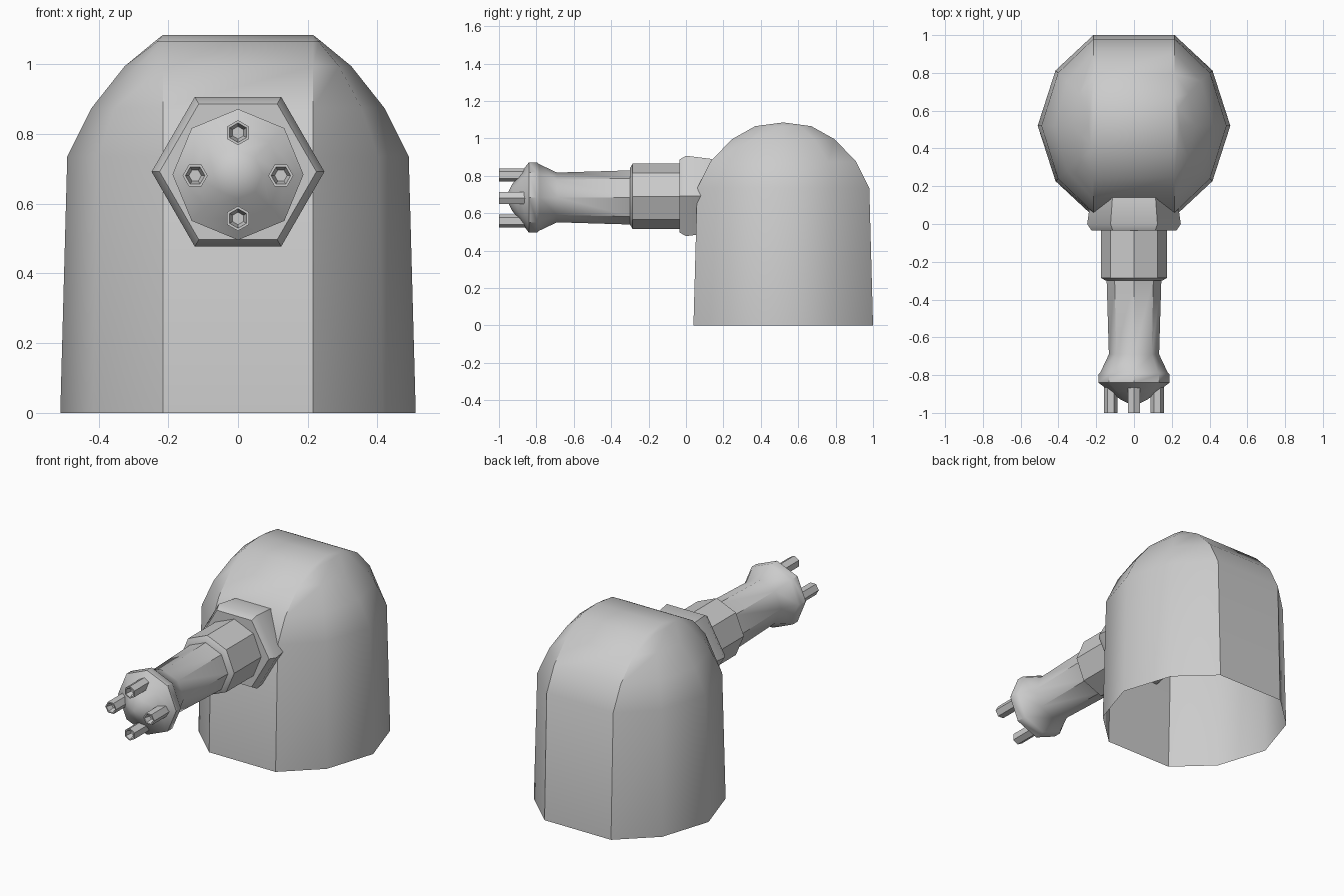
import bpy, bmesh
from math import sin, cos, pi, radians

if "Cube" in bpy.data.objects:
    bpy.data.objects.remove(bpy.data.objects["Cube"])


def finish(name, bm, angle):
    bmesh.ops.remove_doubles(bm, verts=bm.verts, dist=0.0005)
    bmesh.ops.recalc_face_normals(bm, faces=bm.faces)
    me = bpy.data.meshes.new(name)
    bm.to_mesh(me)
    bm.free()
    ob = bpy.data.objects.new(name, me)
    bpy.context.collection.objects.link(ob)
    bpy.ops.object.select_all(action='DESELECT')
    ob.select_set(True)
    bpy.context.view_layer.objects.active = ob
    bpy.ops.object.shade_smooth_by_angle(angle=radians(angle))
    return ob


def skin(bm, rings):
    """Bridge successive closed rings of points."""
    rows = [[bm.verts.new(p) for p in ring] for ring in rings]
    n = len(rows[0])
    for a, b in zip(rows, rows[1:]):
        for i in range(n):
            j = (i + 1) % n
            bm.faces.new((a[i], a[j], b[j], b[i]))


def lathe_y(name, profile, sides, x=0.0, z=0.0, turn=0.0, angle=42):
    """Faceted turning around an axis parallel to y; profile is (y, radius)."""
    bm = bmesh.new()
    skin(bm, [[(x + r * cos(turn + 2 * pi * i / sides), y,
                z + r * sin(turn + 2 * pi * i / sides)) for i in range(sides)]
              for y, r in profile])
    return finish(name, bm, angle)


# Housing: flat-fronted ten-sided shell, open below, rounding up to a ridge
levels = [(0, .51, .48), (.735, .49, .46), (.875, .42, .39),
          (.995, .325, .275), (1.065, .24, .15), (1.085, .215, 0)]
half = [(0, -1), (.68, -.61), (1, 0), (.68, .61), (0, 1)]
rings = []
for z, hx, hy in levels:
    right = [(.215 + (hx - .215) * g, .52 + hy * f, z) for g, f in half]
    left = [(-px, py, pz) for px, py, pz in reversed(right)]
    rings.append(right + left)
bm = bmesh.new()
skin(bm, rings)
bmesh.ops.dissolve_degenerate(bm, dist=0.0005, edges=bm.edges)
finish("housing", bm, 37.5)

# Hexagonal mounting collar
lathe_y("mount_collar", [(.14, .228), (0, .248), (-.035, .225), (-.035, 0)], 6, z=.692)

# Thick sleeve behind the barrel
lathe_y("barrel_sleeve", [(-.03, .175), (-.285, .175), (-.3, .15), (-.3, .12)], 8, z=.69)

# Barrel with flared muzzle and domed nose
lathe_y("barrel", [(-.29, .145), (-.69, .133), (-.785, .178), (-.797, .188),
                   (-.84, .188), (-.85, .175), (-.885, .13), (-.93, .07),
                   (-.965, 0)], 8, z=.684)

# Four hollow hexagonal nozzles around the nose
for k, label in enumerate(("right", "upper", "left", "lower")):
    a = k * pi / 2
    lathe_y("nozzle_" + label,
            [(-.84, .036), (-1, .036), (-1, .028), (-.965, .018), (-.965, 0)],
            6, x=.123 * cos(a), z=.681 + .123 * sin(a), turn=a)
